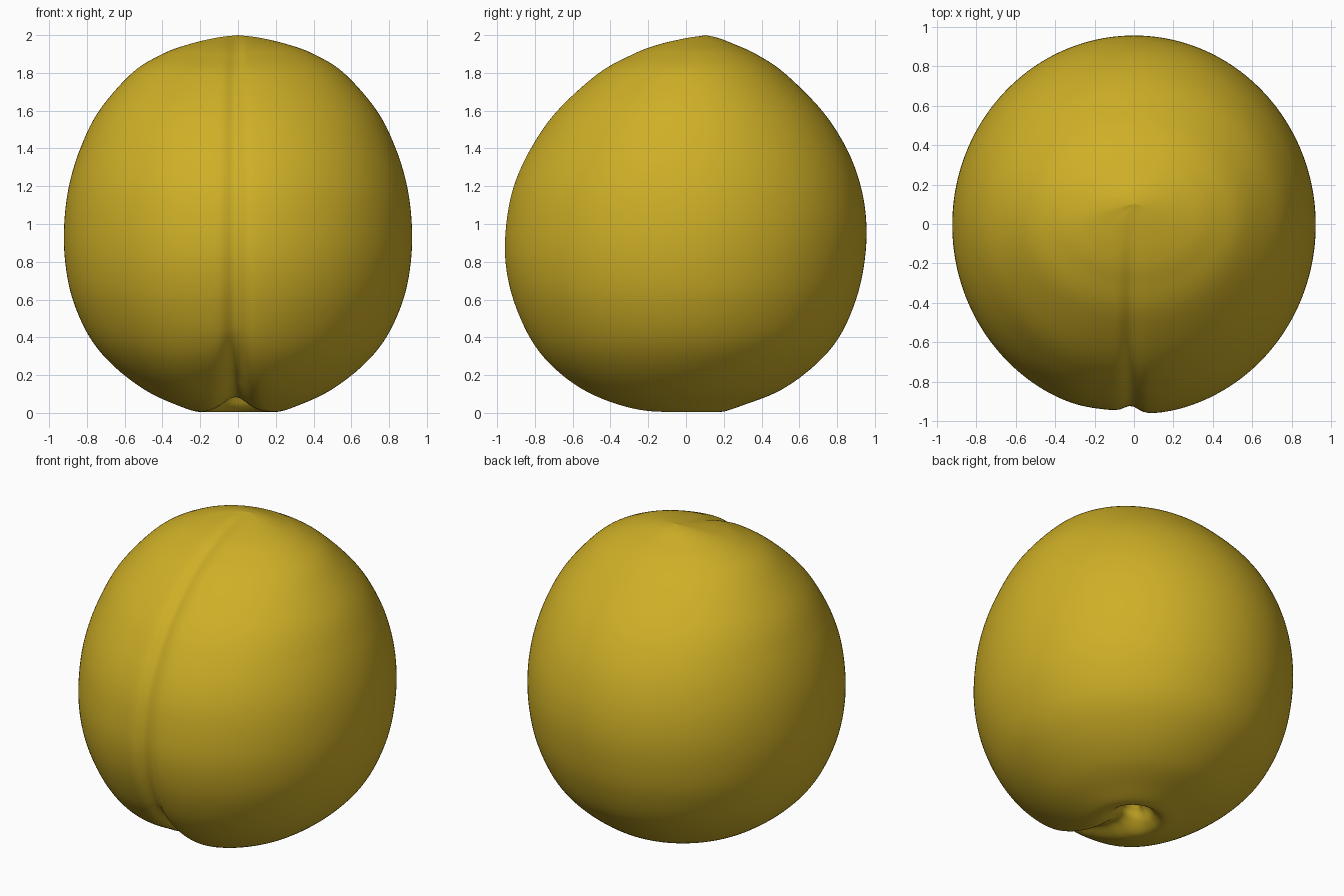
import bpy, bmesh, math

if "Cube" in bpy.data.objects:
    bpy.data.objects.remove(bpy.data.objects["Cube"])

SEG, SUB = 240, 7

# Body profile from the tip to the stem hollow: z, half width, front y, back y
PROFILE = [
    (2.00, 0.00, 0.10, 0.10), (1.985, 0.12, -0.01, 0.17), (1.95, 0.265, -0.16, 0.26),
    (1.90, 0.40, -0.29, 0.37), (1.80, 0.56, -0.47, 0.52), (1.60, 0.735, -0.69, 0.72),
    (1.40, 0.835, -0.83, 0.85), (1.20, 0.895, -0.92, 0.925), (1.00, 0.92, -0.96, 0.955),
    (0.80, 0.915, -0.965, 0.945), (0.60, 0.875, -0.925, 0.90), (0.40, 0.785, -0.84, 0.81),
    (0.25, 0.66, -0.73, 0.68), (0.12, 0.49, -0.57, 0.50), (0.04, 0.32, -0.39, 0.30),
    (0.005, 0.20, -0.23, 0.18), (0.035, 0.125, -0.13, 0.12), (0.10, 0.075, -0.075, 0.075),
    (0.15, 0.00, 0.00, 0.00),
]
# Crease depth and width along the same profile, as (step, depth, width)
CREASE = [(0, 0, 0.04), (2, 0.012, 0.04), (5, 0.025, 0.045), (8, 0.03, 0.05),
          (11, 0.045, 0.055), (13, 0.075, 0.07), (15, 0.085, 0.09), (18, 0, 0.09)]


def spline(t):
    i = min(int(t), len(PROFILE) - 2)
    f = t - i
    p = [PROFILE[min(max(i + k, 0), len(PROFILE) - 1)] for k in (-1, 0, 1, 2)]
    return [0.5 * (2 * b + (c - a) * f + (2 * a - 5 * b + 4 * c - d) * f * f
                   + (3 * b - a - 3 * c + d) * f ** 3) for a, b, c, d in zip(*p)]


def crease(t):
    for (t0, d0, w0), (t1, d1, w1) in zip(CREASE, CREASE[1:]):
        if t <= t1:
            f = (t - t0) / (t1 - t0)
            return d0 + (d1 - d0) * f, w0 + (w1 - w0) * f
    return 0, 0.1


def point(t, a):
    z, rx, yf, yb = spline(t)
    cy, ry = (yf + yb) / 2, (yb - yf) / 2
    x, y = rx * math.cos(a), cy + ry * math.sin(a)
    # The crease presses the front inwards, and the left lobe sits a little lower
    d, w = crease(t)
    m = min(max(-math.sin(a) * 1.6, 0), 1)
    m = m * m * (3 - 2 * m)
    push = m * d * math.exp(-((x + 0.015) / w) ** 2)
    if z > 0.1:
        push += m * 0.5 * d * math.exp(-((x + 0.10) / 0.16) ** 2)
    elif t < 15:
        push += m * 0.5 * d * math.exp(-((x + 0.10) / 0.16) ** 2) * z / 0.1
    n = math.sqrt(x * x + y * y + (z - 1) ** 2)
    k = 1 - push / n
    return x * k, y * k, 1 + (z - 1) * k


# Fruit body, made of rings between the tip and the hollow
bm = bmesh.new()
last = len(PROFILE) - 1
top = bm.verts.new(point(0, 0))
rings = [[bm.verts.new(point(i / SUB, 2 * math.pi * j / SEG)) for j in range(SEG)]
         for i in range(1, last * SUB)]
end = bm.verts.new(point(last, 0))
for j in range(SEG):
    k = (j + 1) % SEG
    bm.faces.new((top, rings[0][j], rings[0][k]))
    bm.faces.new((end, rings[-1][k], rings[-1][j]))
    for r, s in zip(rings, rings[1:]):
        bm.faces.new((r[j], s[j], s[k], r[k]))
bmesh.ops.recalc_face_normals(bm, faces=bm.faces)
for f in bm.faces:
    f.smooth = True
mesh = bpy.data.meshes.new("fruit_body")
bm.to_mesh(mesh)
bm.free()
body = bpy.data.objects.new("fruit_body", mesh)
bpy.context.collection.objects.link(body)

skin = bpy.data.materials.new("golden yellow skin")
skin.diffuse_color = (0.62, 0.43, 0.02, 1)
skin.use_nodes = True
skin.node_tree.nodes["Principled BSDF"].inputs["Base Color"].default_value = skin.diffuse_color
mesh.materials.append(skin)
